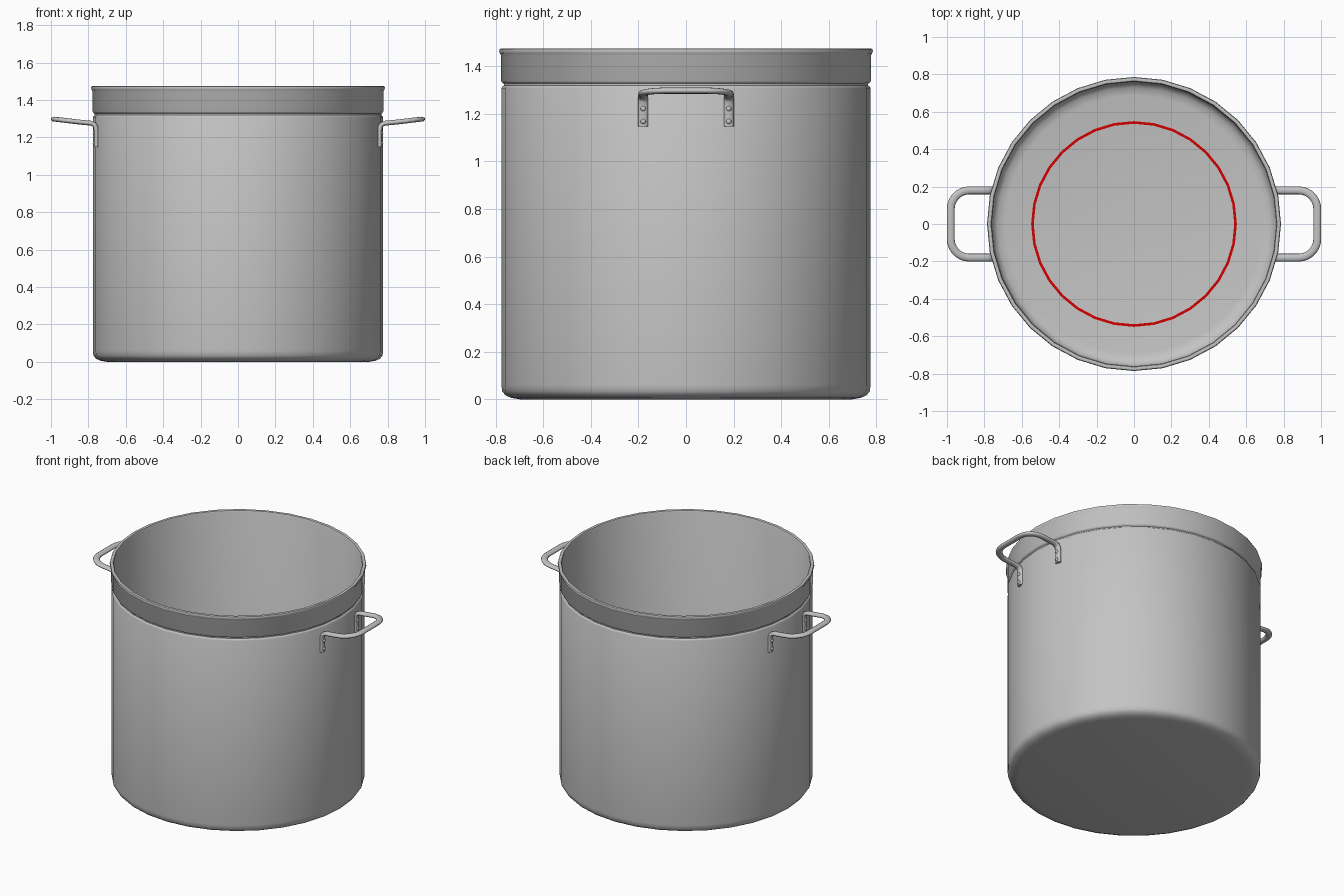
import bpy, bmesh, math
from mathutils import Vector

if "Cube" in bpy.data.objects:
    bpy.data.objects.remove(bpy.data.objects["Cube"])

SEGMENTS = 32


def material(name, rgb):
    m = bpy.data.materials.new(name)
    m.use_nodes = True
    m.diffuse_color = (*rgb, 1)
    m.node_tree.nodes["Principled BSDF"].inputs["Base Color"].default_value = (*rgb, 1)
    return m


steel = material("brushed steel", (0.55, 0.55, 0.55))
red = material("red marking", (0.65, 0.0, 0.0))


def finish(name, bm, mat, angle=40):
    bmesh.ops.recalc_face_normals(bm, faces=bm.faces)
    mesh = bpy.data.meshes.new(name)
    bm.to_mesh(mesh)
    bm.free()
    mesh.materials.append(mat)
    obj = bpy.data.objects.new(name, mesh)
    bpy.context.collection.objects.link(obj)
    bpy.ops.object.select_all(action="DESELECT")
    obj.select_set(True)
    bpy.context.view_layer.objects.active = obj
    bpy.ops.object.shade_smooth_by_angle(angle=math.radians(angle))
    return obj


def lathe(name, profile, mat):
    bm = bmesh.new()
    verts = [bm.verts.new((r, 0, z)) for r, z in profile]
    edges = [bm.edges.new(pair) for pair in zip(verts, verts[1:])]
    bmesh.ops.spin(bm, geom=verts + edges, cent=(0, 0, 0), axis=(0, 0, 1),
                   angle=math.tau, steps=SEGMENTS)
    bmesh.ops.remove_doubles(bm, verts=bm.verts, dist=0.0005)
    return finish(name, bm, mat)


# Pot wall: outside from the base up, over the rolled lip and down the inside
lathe("pot_body", [
    (0, 0), (0.70, 0), (0.735, 0.006), (0.76, 0.017), (0.773, 0.034), (0.776, 0.06),
    (0.776, 1.308), (0.773, 1.314), (0.766, 1.319), (0.766, 1.327), (0.773, 1.332),
    (0.777, 1.338), (0.777, 1.445), (0.783, 1.455), (0.786, 1.465), (0.783, 1.473),
    (0.775, 1.476), (0.765, 1.473), (0.761, 1.465), (0.761, 0.07), (0.752, 0.045),
    (0.73, 0.028), (0.69, 0.02), (0, 0.02)], steel)

# Painted circle on the floor of the pot
lathe("floor_ring", [(0.536, 0.02), (0.536, 0.024), (0.550, 0.024), (0.550, 0.02)], red)


def handle_path():
    """Rivet strap, bend, arm and rounded corner, mirrored across the crossbar."""
    half = [Vector((x, 0.18, z)) for x, z in [
        (0.757, 1.148), (0.757, 1.235), (0.760, 1.255), (0.768, 1.268),
        (0.785, 1.276), (0.82, 1.279)]]
    for i in range(8):
        a = i / 7 * math.pi / 2
        x = 0.88 + 0.1 * math.sin(a)
        half.append(Vector((x, 0.08 + 0.1 * math.cos(a), 1.276 + 0.12 * (x - 0.80))))
    return half + [Vector((p.x, -p.y, p.z)) for p in reversed(half)]


def sweep(bm, path, half_width, half_thick, sides=12):
    rings = []
    for i, p in enumerate(path):
        tangent = (path[min(i + 1, len(path) - 1)] - path[max(i - 1, 0)]).normalized()
        ref = Vector((1, 0, 0)) if abs(tangent.z) > 0.7 else Vector((0, 0, -1))
        wide = tangent.cross(ref).normalized()
        thick = wide.cross(tangent)
        ring = []
        for k in range(sides):
            a = math.tau * k / sides
            ring.append(bm.verts.new(p + wide * half_width * math.cos(a)
                                     + thick * half_thick * math.sin(a)))
        rings.append(ring)
    for r, s in zip(rings, rings[1:]):
        for k in range(sides):
            n = (k + 1) % sides
            bm.faces.new((r[k], r[n], s[n], s[k]))
    bm.faces.new(rings[0])
    bm.faces.new(rings[-1])


# Handles with rivets, one on each side
for side, sign in (("left", 1), ("right", -1)):
    bm = bmesh.new()
    sweep(bm, handle_path(), 0.021, 0.013)
    bmesh.ops.scale(bm, vec=(sign, 1, 1), verts=bm.verts)
    finish(side + "_handle", bm, steel, 50)

    bm = bmesh.new()
    for y in (-0.18, 0.18):
        for z in (1.168, 1.222):
            dome = bmesh.ops.create_uvsphere(bm, u_segments=12, v_segments=8, radius=0.011)["verts"]
            bmesh.ops.scale(bm, vec=(0.7, 1, 1), verts=dome)
            bmesh.ops.translate(bm, vec=(sign * 0.769, y, z), verts=dome)
    finish(side + "_handle_rivets", bm, steel, 60)
